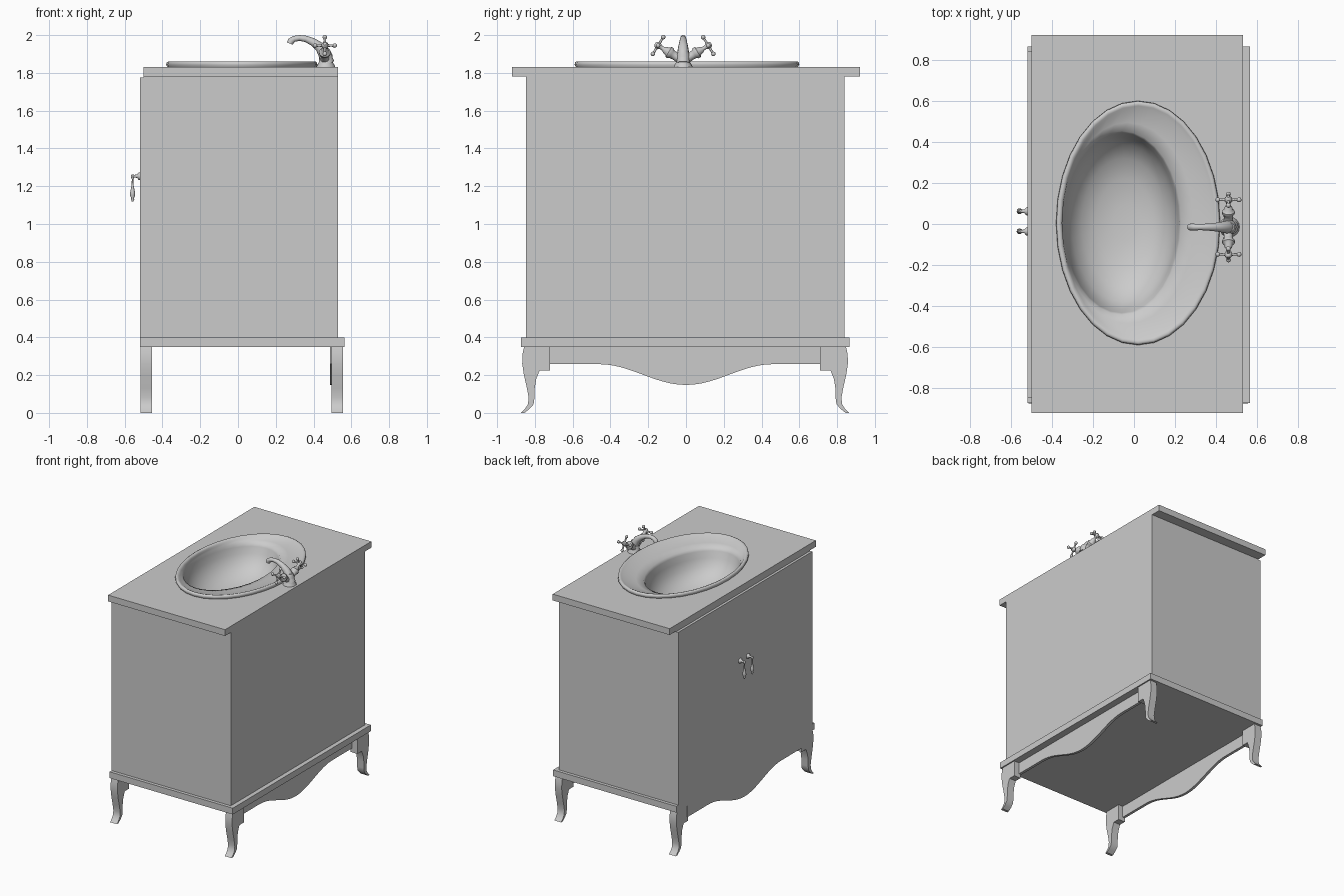
import bpy, bmesh, math
from mathutils import Vector

if "Cube" in bpy.data.objects:
    bpy.data.objects.remove(bpy.data.objects["Cube"])


def finish(name, bm, smooth=None):
    bmesh.ops.recalc_face_normals(bm, faces=bm.faces)
    me = bpy.data.meshes.new(name)
    bm.to_mesh(me)
    bm.free()
    ob = bpy.data.objects.new(name, me)
    bpy.context.collection.objects.link(ob)
    if smooth:
        bpy.ops.object.select_all(action='DESELECT')
        ob.select_set(True)
        bpy.context.view_layer.objects.active = ob
        bpy.ops.object.shade_smooth_by_angle(angle=math.radians(smooth))
    return ob


def box(name, lo, hi, open_top=False):
    bm = bmesh.new()
    bmesh.ops.create_cube(bm, size=1)
    for v in bm.verts:
        v.co = Vector([(a + b) / 2 + c * (b - a) for a, b, c in zip(lo, hi, v.co)])
    if open_top:
        bmesh.ops.delete(bm, geom=[f for f in bm.faces if f.normal.z > 0.9], context='FACES')
    return finish(name, bm)


def prism(name, profile, x0, x1):
    """Extrude a closed (y, z) outline along x."""
    bm = bmesh.new()
    face = bm.faces.new([bm.verts.new((x0, y, z)) for y, z in profile])
    ext = bmesh.ops.extrude_face_region(bm, geom=[face])
    verts = [g for g in ext['geom'] if isinstance(g, bmesh.types.BMVert)]
    bmesh.ops.translate(bm, verts=verts, vec=(x1 - x0, 0, 0))
    return finish(name, bm, 35)


def skin(bm, rings):
    """Join successive vertex rings with quads."""
    for a, b in zip(rings, rings[1:]):
        n = len(a)
        for i in range(n):
            j = (i + 1) % n
            bm.faces.new((a[i], a[j], b[j], b[i]))


def tube(name, pts, radii, n=12):
    """Sweep a circle of varying radius along a path (or lathe a straight axis)."""
    bm = bmesh.new()
    pts = [Vector(p) for p in pts]
    rings = []
    for i, (p, r) in enumerate(zip(pts, radii)):
        t = (pts[min(i + 1, len(pts) - 1)] - pts[max(i - 1, 0)]).normalized()
        u = t.cross(Vector((0, 1, 0)) if abs(t.y) < 0.8 else Vector((1, 0, 0))).normalized()
        w = t.cross(u)
        rings.append([bm.verts.new(p + r * (math.cos(k * math.tau / n) * u + math.sin(k * math.tau / n) * w))
                      for k in range(n)])
    skin(bm, rings)
    bm.faces.new(rings[0])
    bm.faces.new(rings[-1])
    return finish(name, bm, 45)


def lathe(name, start, direction, profile, n=12):
    """profile: (distance along axis, radius)"""
    s, d = Vector(start), Vector(direction).normalized()
    return tube(name, [s + d * h for h, r in profile], [r for h, r in profile], n)


def ball(name, centre, r):
    bm = bmesh.new()
    bmesh.ops.create_uvsphere(bm, u_segments=12, v_segments=8, radius=r)
    bmesh.ops.translate(bm, verts=bm.verts, vec=centre)
    return finish(name, bm, 60)


# Cabinet
box("cabinet_body", (-0.50, -0.847, 0.40), (0.53, 0.84, 1.78), open_top=True)
box("door_panel", (-0.52, -0.847, 0.40), (-0.50, 0.84, 1.775))
box("base_slab", (-0.52, -0.873, 0.35), (0.565, 0.865, 0.40))
counter = box("countertop", (-0.50, -0.92, 1.78), (0.53, 0.92, 1.83))

# Hole for the basin
bm = bmesh.new()
bmesh.ops.create_cone(bm, cap_ends=True, segments=32, radius1=1, radius2=1, depth=1)
for v in bm.verts:
    v.co = Vector((0.02 + v.co.x * 0.37, 0.005 + v.co.y * 0.56, 1.8 + v.co.z * 0.4))
cutter = finish("basin_cutter", bm)
cutter.hide_render = True
cutter.hide_set(True)
mod = counter.modifiers.new("basin_hole", 'BOOLEAN')
mod.operation = 'DIFFERENCE'
mod.solver = 'EXACT'
mod.object = cutter

# Basin: elliptical rings (centre x, radius x, radius y, z)
basin = [(0.02, 0.392, 0.585, 1.828), (0.02, 0.40, 0.595, 1.843), (0.02, 0.397, 0.592, 1.856),
         (0.02, 0.388, 0.583, 1.861), (0.02, 0.376, 0.571, 1.857), (0.015, 0.365, 0.555, 1.848),
         (-0.03, 0.32, 0.49, 1.835), (-0.058, 0.288, 0.448, 1.822), (-0.06, 0.281, 0.438, 1.80),
         (-0.06, 0.272, 0.42, 1.75), (-0.055, 0.25, 0.385, 1.69), (-0.05, 0.205, 0.315, 1.635),
         (-0.045, 0.14, 0.215, 1.60), (-0.04, 0.06, 0.09, 1.585)]
bm = bmesh.new()
rings = [[bm.verts.new((cx + rx * math.cos(k * math.tau / 32), 0.005 + ry * math.sin(k * math.tau / 32), z))
          for k in range(32)] for cx, rx, ry, z in basin]
skin(bm, rings)
bm.faces.new(rings[-1])
ob = finish("basin", bm, 60)
if sum(p.normal.z * p.area for p in ob.data.polygons) < 0:
    ob.data.flip_normals()

# Cabriole legs
leg = [(0.715, 0.35), (0.852, 0.35), (0.861, 0.31), (0.862, 0.26), (0.853, 0.20), (0.837, 0.13),
       (0.828, 0.08), (0.832, 0.045), (0.848, 0.02), (0.869, 0.0), (0.85, 0.0), (0.825, 0.02),
       (0.802, 0.045), (0.797, 0.08), (0.796, 0.13), (0.788, 0.18), (0.77, 0.225), (0.715, 0.225)]
# Scalloped aprons
curve = []
for i in range(25):
    y = -0.46 + 0.92 * i / 24
    curve.append((y, 0.203 - 0.055 * math.cos(math.pi * y / 0.46)))
apron = [(-0.72, 0.35), (-0.72, 0.258)] + curve + [(0.72, 0.258), (0.72, 0.35)]
for side, x0, x1, a0 in (("front", -0.515, -0.455, -0.517), ("back", 0.495, 0.555, 0.487)):
    for end, s in (("left", 1), ("right", -1)):
        prism(f"{side}_leg_{end}", [(s * y - 0.005, z) for y, z in leg], x0, x1)
    prism(f"{side}_apron", apron, a0, a0 + 0.022)

# Drop handles on the doors
for side, y in (("left", 0.062), ("right", -0.036)):
    lathe(f"handle_stem_{side}", (-0.52, y, 1.253), (-1, 0, 0),
          [(0, 0.02), (0.006, 0.019), (0.014, 0.009), (0.03, 0.007), (0.036, 0.01), (0.044, 0.005)])
    lathe(f"handle_drop_{side}", (-0.558, y, 1.262), (0, 0, -1),
          [(0, 0.004), (0.006, 0.009), (0.016, 0.008), (0.026, 0.004), (0.06, 0.006), (0.095, 0.013),
           (0.112, 0.014), (0.124, 0.007), (0.132, 0.009), (0.143, 0.004)])

# Tap: base, spout, two valves with cross handles
ty = -0.015
lathe("tap_base", (0.465, ty, 1.828), (0, 0, 1),
      [(0, 0.05), (0.012, 0.047), (0.03, 0.036), (0.07, 0.034), (0.09, 0.024)], 16)
tube("tap_spout", [(0.475, ty, 1.85), (0.46, ty, 1.895), (0.435, ty, 1.935), (0.40, ty, 1.962), (0.36, ty, 1.98),
                   (0.325, ty, 1.985), (0.297, ty, 1.98), (0.28, ty, 1.968), (0.275, ty, 1.955)],
     [0.036, 0.033, 0.027, 0.021, 0.017, 0.015, 0.016, 0.018, 0.017])
for side, s in (("left", 1), ("right", -1)):
    start = Vector((0.46, ty, 1.863))
    axis = Vector((0, s * 0.135, 0.083)).normalized()
    lathe(f"tap_valve_{side}", start, axis,
          [(0, 0.026), (0.05, 0.022), (0.07, 0.024), (0.078, 0.031), (0.09, 0.031), (0.098, 0.022), (0.115, 0.018),
           (0.122, 0.011), (0.14, 0.011), (0.148, 0.018), (0.165, 0.018), (0.175, 0.008)])
    hub = start + axis * 0.156
    perp = axis.cross(Vector((1, 0, 0)))
    for i, d in enumerate((Vector((1, 0, 0)), Vector((-1, 0, 0)), perp, -perp)):
        lathe(f"tap_arm_{side}_{i}", hub, d, [(0, 0.009), (0.03, 0.006), (0.05, 0.007)], 8)
        ball(f"tap_arm_tip_{side}_{i}", hub + d * 0.052, 0.012)
